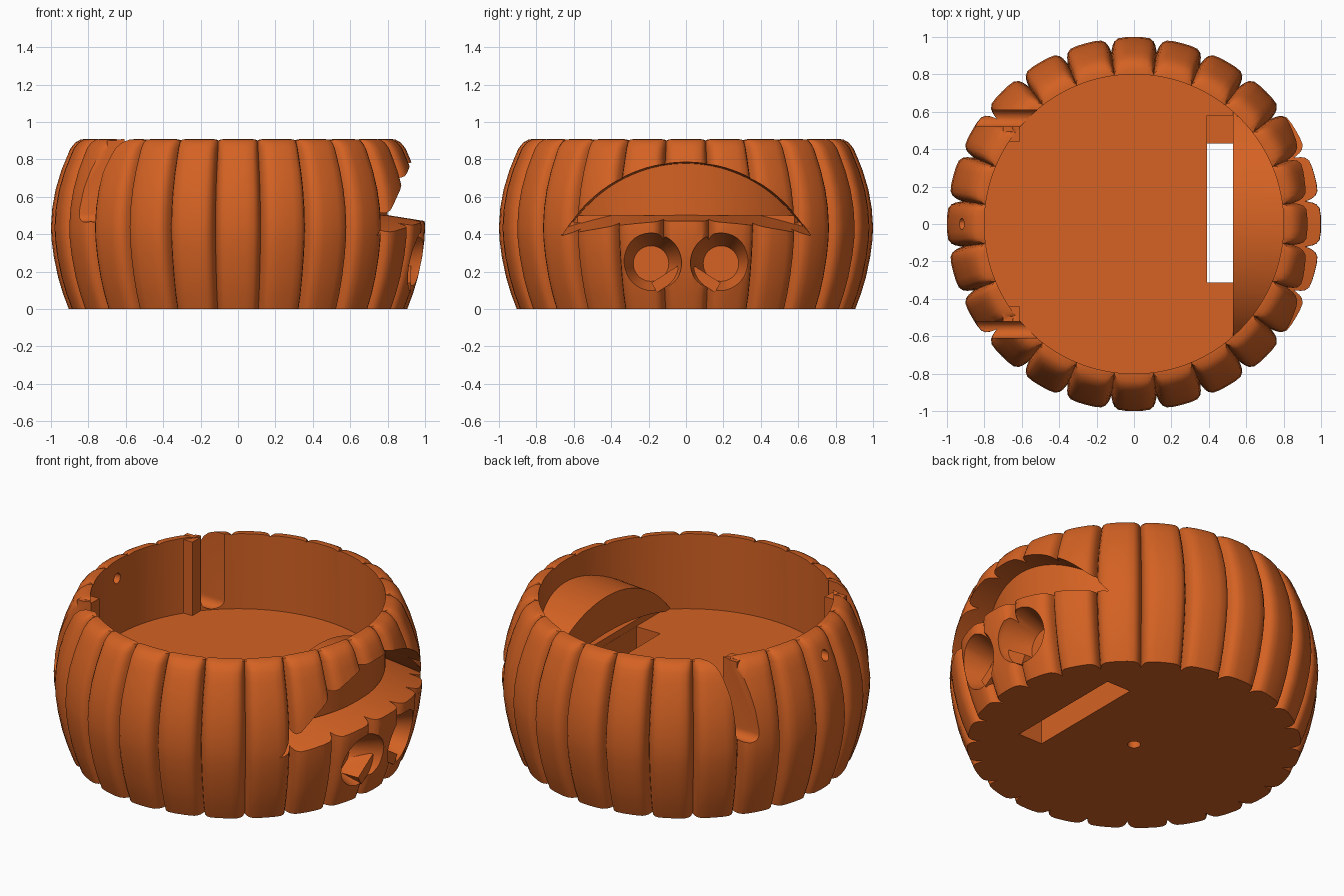
import bpy, bmesh, math

if "Cube" in bpy.data.objects:
    bpy.data.objects.remove(bpy.data.objects["Cube"])

orange = bpy.data.materials.new("pumpkin_orange")
orange.diffuse_color = (0.66, 0.122, 0.017, 1)
orange.use_nodes = True
orange.node_tree.nodes["Principled BSDF"].inputs["Base Color"].default_value = orange.diffuse_color


def make_object(name, bm):
    bmesh.ops.recalc_face_normals(bm, faces=bm.faces)
    mesh = bpy.data.meshes.new(name)
    bm.to_mesh(mesh)
    bm.free()
    mesh.materials.append(orange)
    ob = bpy.data.objects.new(name, mesh)
    bpy.context.collection.objects.link(ob)
    return ob


def loft(name, rings):
    """Closed solid through matching rings of points, capped at both ends."""
    bm = bmesh.new()
    rows = [[bm.verts.new(p) for p in ring] for ring in rings]
    n = len(rows[0])
    for a, b in zip(rows, rows[1:]):
        for i in range(n):
            bm.faces.new((a[i], a[(i + 1) % n], b[(i + 1) % n], b[i]))
    caps = [bm.faces.new(rows[0][::-1]), bm.faces.new(rows[-1])]
    bmesh.ops.triangulate(bm, faces=caps)
    return make_object(name, bm)


def arc(r, a0, a1, n):
    return [(r * math.cos(a0 + (a1 - a0) * i / n),
             r * math.sin(a0 + (a1 - a0) * i / n)) for i in range(n + 1)]


def circle(r, n=48, cx=0.0, cy=0.0):
    return [(cx + x, cy + y) for x, y in arc(r, 0, 2 * math.pi, n)[:-1]]


def along_z(name, pts, z0, z1):
    return loft(name, [[(x, y, z) for x, y in pts] for z in (z0, z1)])


def along_x(name, pts, x0, x1):
    return loft(name, [[(x, y, z) for y, z in pts] for x in (x0, x1)])


def box(name, x0, x1, y0, y1, z0, z1):
    return along_z(name, [(x0, y0), (x1, y0), (x1, y1), (x0, y1)], z0, z1)


def apply_boolean(target, other, operation):
    bpy.context.view_layer.objects.active = target
    mod = target.modifiers.new("cut", 'BOOLEAN')
    mod.operation = operation
    mod.solver = 'EXACT'
    mod.object = other
    bpy.ops.object.modifier_apply(modifier=mod.name)
    bpy.data.objects.remove(other, do_unlink=True)


# Ribbed shell: (radius, height, groove depth, groove drop)
profile = [(0.905, 0, .07, 0), (0.935, .08, .07, 0), (0.962, .17, .075, 0),
           (0.985, .28, .075, 0), (0.997, .37, .075, 0), (1.0, .44, .075, 0),
           (0.993, .54, .075, 0), (0.975, .64, .075, 0), (0.945, .74, .075, 0),
           (0.917, .81, .075, 0), (0.895, .86, .07, .005),
           (0.87, .89, .055, .008), (0.84, .907, .033, .008),
           (0.78, .91, 0, .005), (0.6, .91, 0, 0)]
RIBS = 24
across = [-1, -.97, -.91, -.82, -.65, -.35, 0, .35, .65, .82, .91, .97]
rings = []
for radius, z, depth, drop in profile:
    ring = []
    for k in range(RIBS):
        for u in across:
            f = abs(u) ** 7
            a = 2 * math.pi * (k + u / 2) / RIBS
            r = radius - depth * f
            ring.append((r * math.cos(a), r * math.sin(a), z - drop * f))
    rings.append(ring)
shell = loft("pumpkin_shell", rings)

# Upper cavity down to the bench level
FLOOR, BENCH = 0.08, 0.46
apply_boolean(shell, along_z("upper_cavity", circle(0.8, 144), BENCH, 1.1),
              'DIFFERENCE')

# Deep well with side pocket behind a thin wall
R = 0.798
left = math.acos(-0.61 / R)
well = arc(R, -left, -math.acos(0.46 / R), 40)
well += [(0.46, -0.58), (0.55, -0.58), (0.55, -0.31), (0.265, -0.31),
         (0.265, -0.69), (0.22, -0.69)]
well += arc(R, math.acos(0.22 / R), left, 40)
apply_boolean(shell, along_z("deep_well", well, FLOOR, 0.7), 'DIFFERENCE')

# Raised shelf behind the mouth, and guide posts on the opposite wall
front = math.acos(0.55 / 0.82)
apply_boolean(shell, along_z("mouth_shelf", arc(0.82, -front, front, 40),
                             0.40, 0.5), 'UNION')
for s in (-1, 1):
    y0, y1 = sorted((s * 0.44, s * 0.53))
    apply_boolean(shell, box("guide_post", -0.70, -0.61, y0, y1, 0.42, 0.9),
                  'UNION')

cutters = [
    # Long slot through the base with its upper ledge
    box("base_slot", 0.39, 0.549, -0.314, 0.43, -0.1, 0.7),
    box("slot_ledge", 0.391, 0.548, 0.42, 0.58, 0.25, 0.7),
    # Drain hole with recess
    along_z("drain_hole", circle(0.035, 32), -0.1, 0.3),
    along_z("drain_recess", circle(0.125), 0.06, 0.3),
    # Small hole through the rear wall
    along_x("rear_hole", circle(0.03, 24, 0, 0.8), -1.2, -0.7),
]

# Round-bottomed guide slots
for s in (-1, 1):
    pts = [(s * 0.565 + 0.045 * math.cos(a), 0.51 + 0.045 * math.sin(a))
           for a in [math.pi + math.pi * i / 12 for i in range(13)]]
    pts += [(s * 0.565 + 0.045, 1.1), (s * 0.565 - 0.045, 1.1)]
    cutters.append(along_x("guide_slot", pts, -1.2, -0.49))

# Crescent mouth, tapering inward
W, N = 0.665, 32
ys = [-W + 2 * W * i / N for i in range(N + 1)]


def lower_lip(x, y):
    return 0.47 + 0.16 * (1 - x) - 0.12 * (y / 0.67) ** 2


def upper_lip(x, y):
    top = 0.03 + math.sqrt(0.76 ** 2 - y * y) - 0.06 * (1 - x)
    return max(top, lower_lip(x, y) + 0.004)


cutters.append(loft("mouth", [
    [(x, y, lower_lip(x, y)) for y in ys] +
    [(x, y, upper_lip(x, y)) for y in reversed(ys)] for x in (0.53, 0.8, 1.15)]))

# Conical eye sockets
for s in (-1, 1):
    cutters.append(loft("eye_socket", [
        [(x, y, z) for y, z in circle(r, 48, s * 0.187, 0.243)]
        for x, r in ((0.80, 0.095), (0.96, 0.162), (1.1, 0.172))]))

for cutter in cutters:
    apply_boolean(shell, cutter, 'DIFFERENCE')

# Wedge-shaped pupils in the lower inner corner of each eye
for s, name in ((-1, "pupil_a"), (1, "pupil_b")):
    corner, d1, d2 = (0.185, 0.14), (-0.84, 0.54), (-0.51, -0.86)
    pts = []
    for a, b in ((0, 0), (0.165, 0), (0.165, 0.06), (0, 0.06)):
        pts.append((s * (corner[0] + a * d1[0] + b * d2[0]),
                    corner[1] + a * d1[1] + b * d2[1]))
    apply_boolean(shell, along_x(name, pts, 0.76, 0.925), 'UNION')

bpy.ops.object.select_all(action='DESELECT')
shell.select_set(True)
bpy.context.view_layer.objects.active = shell
bpy.ops.object.shade_smooth_by_angle(angle=math.radians(35))
